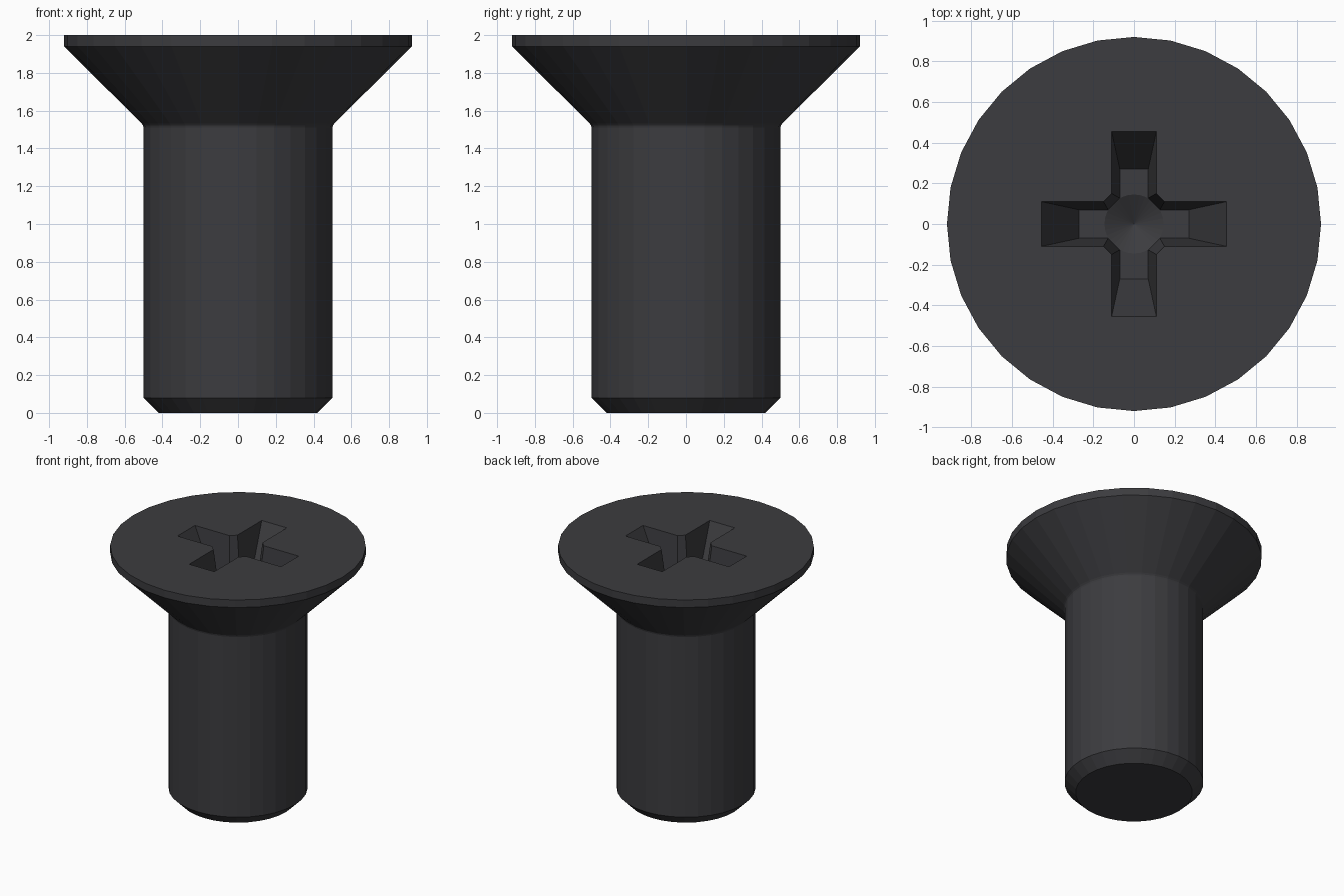
import bpy, bmesh
from math import cos, sin, pi

if "Cube" in bpy.data.objects:
    bpy.data.objects.remove(bpy.data.objects["Cube"])

SIDES = 32
TOP = 2.0
FLOOR = 1.65   # level of the recess floor


def loft(name, rings):
    """Closed solid through stacked rings of (x, y, z) points; a one-point ring is a tip."""
    bm = bmesh.new()
    loops = [[bm.verts.new(p) for p in ring] for ring in rings]
    for a, b in zip(loops, loops[1:]):
        n = len(b)
        for i in range(n):
            j = (i + 1) % n
            if len(a) == 1:
                bm.faces.new((a[0], b[j], b[i]))
            else:
                bm.faces.new((a[i], a[j], b[j], b[i]))
    if len(loops[0]) > 1:
        bm.faces.new(loops[0][::-1])
    bm.faces.new(loops[-1])
    bmesh.ops.recalc_face_normals(bm, faces=bm.faces)
    mesh = bpy.data.meshes.new(name)
    bm.to_mesh(mesh)
    bm.free()
    obj = bpy.data.objects.new(name, mesh)
    bpy.context.collection.objects.link(obj)
    return obj


def circle(r, z):
    return [(r * cos(2 * pi * i / SIDES), r * sin(2 * pi * i / SIDES), z)
            for i in range(SIDES)]


def cross(length, width, inner, z):
    """Four-armed outline with chamfered inner corners (half sizes)."""
    pts = []
    for c, s in ((1, 0), (0, 1), (-1, 0), (0, -1)):
        for x, y in ((inner, -width), (length, -width), (length, width), (inner, width)):
            pts.append((c * x - s * y, s * x + c * y, z))
    return pts


# Shank, tip chamfer, small neck fillet and countersunk head
profile = [(0.42, 0), (0.5, 0.08), (0.5, 1.51), (0.503, 1.522), (0.511, 1.533),
           (0.92, 1.94), (0.92, TOP)]
screw = loft("countersunk_screw", [circle(r, z) for r, z in profile])

# Tapered cross recess and the conical pit at its centre
cross_cutter = loft("cross_recess_cutter", [
    cross(0.27, 0.07, 0.127, FLOOR),
    cross(0.455, 0.11, 0.15, TOP),
    cross(0.455, 0.11, 0.15, TOP + 0.1)])
pit_cutter = loft("pit_cutter", [
    [(0, 0, FLOOR - 0.08)], circle(0.145, FLOOR), circle(0.145, FLOOR + 0.01)])

for cutter in (cross_cutter, pit_cutter):
    mod = screw.modifiers.new(cutter.name, 'BOOLEAN')
    mod.operation = 'DIFFERENCE'
    mod.solver = 'EXACT'
    mod.object = cutter
    cutter.hide_render = True
    cutter.hide_set(True)

# Dark metal
metal = bpy.data.materials.new("dark_metal")
metal.diffuse_color = (0.045, 0.045, 0.05, 1)
metal.use_nodes = True
metal.node_tree.nodes["Principled BSDF"].inputs["Base Color"].default_value = metal.diffuse_color
screw.data.materials.append(metal)
